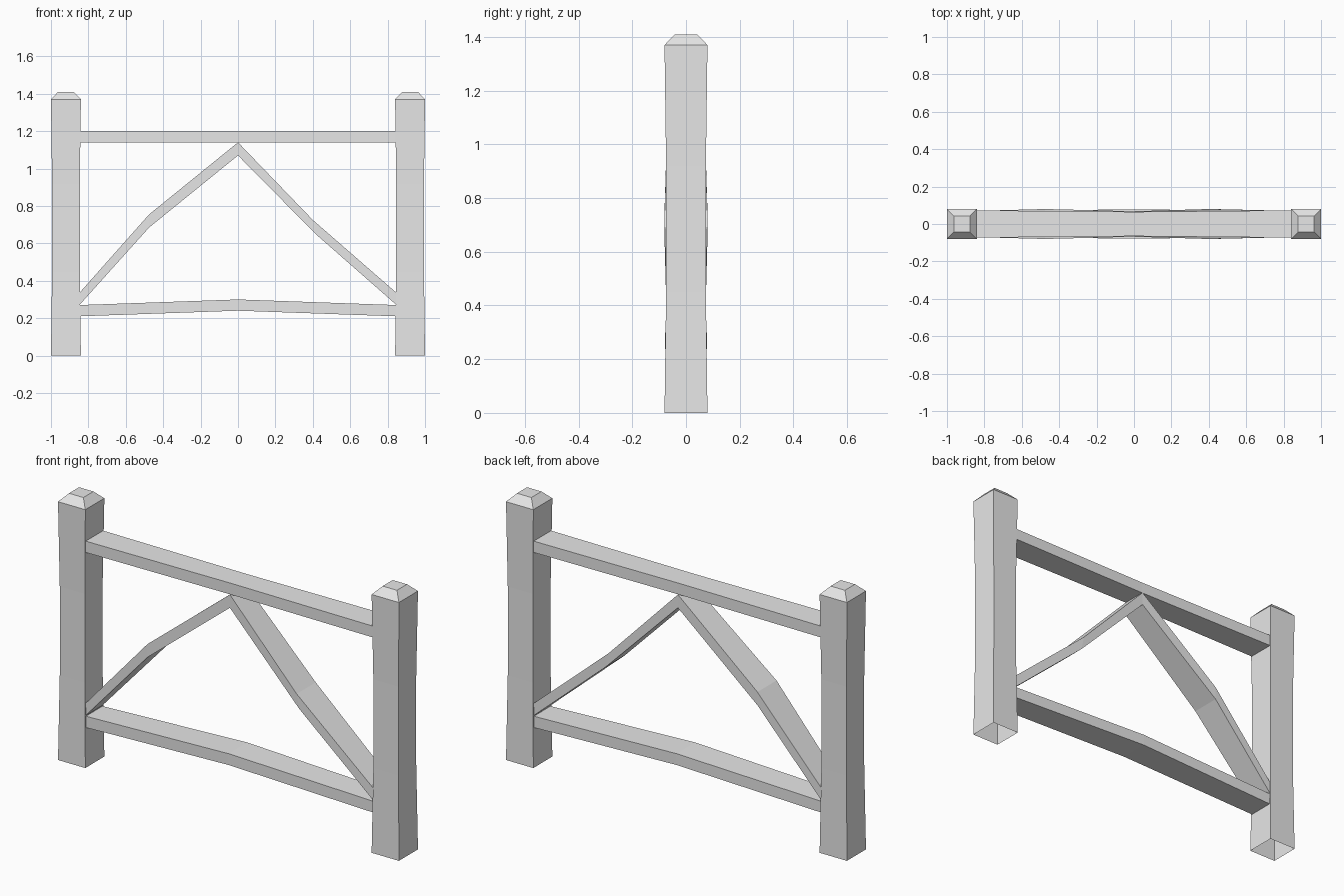
import bpy

# Remove the default cube
cube = bpy.data.objects.get("Cube")
if cube:
    bpy.data.objects.remove(cube, do_unlink=True)

# Single plain material
grey = bpy.data.materials.new("light_grey")
grey.use_nodes = True
colour = (0.8, 0.8, 0.8, 1.0)
grey.diffuse_color = colour
grey.node_tree.nodes["Principled BSDF"].inputs["Base Color"].default_value = colour


def loft(name, rings, cap_start=False, cap_end=False):
    """Join successive four-cornered rings into a flat-shaded beam."""
    verts = [v for ring in rings for v in ring]
    faces = []
    for r in range(len(rings) - 1):
        a, b = r * 4, r * 4 + 4
        for i in range(4):
            j = (i + 1) % 4
            faces.append((a + i, a + j, b + j, b + i))
    if cap_start:
        faces.append((3, 2, 1, 0))
    if cap_end:
        n = len(verts) - 4
        faces.append((n, n + 1, n + 2, n + 3))
    mesh = bpy.data.meshes.new(name)
    mesh.from_pydata(verts, [], faces)
    mesh.materials.append(grey)
    obj = bpy.data.objects.new(name, mesh)
    bpy.context.collection.objects.link(obj)
    return obj


def post(name, x):
    """Square post with a slim waist, chamfered top and open bottom."""
    profile = [(0, 0.08), (0.45, 0.074), (0.92, 0.074), (1.37, 0.08), (1.41, 0.042)]
    rings = [[(x - h, -h, z), (x + h, -h, z), (x + h, h, z), (x - h, h, z)]
             for z, h in profile]
    return loft(name, rings, cap_end=True)


def beam(name, stations):
    """Plank through stations of (low x, low z, high x, high z, half depth)."""
    rings = [[(xl, -d, zl), (xl, d, zl), (xh, d, zh), (xh, -d, zh)]
             for xl, zl, xh, zh, d in stations]
    return loft(name, rings, cap_start=True, cap_end=True)


# Posts
post("left_post", 0.92)
post("right_post", -0.92)

# Rails: straight upper one, gently arched lower one
E = 0.848
beam("top_rail", [(-E, 1.14, -E, 1.20, 0.073),
                  (0, 1.14, 0, 1.20, 0.065),
                  (E, 1.14, E, 1.20, 0.073)])
beam("bottom_rail", [(-E, 0.21, -E, 0.27, 0.07),
                     (0, 0.24, 0, 0.30, 0.078),
                     (E, 0.21, E, 0.27, 0.07)])

# Bent diagonal braces meeting under the top rail
beam("diagonal_brace", [(-E, 0.27, -E, 0.335, 0.07),
                        (-0.475, 0.685, -0.475, 0.755, 0.08),
                        (0, 1.07, 0, 1.14, 0.068),
                        (0.415, 0.65, 0.40, 0.725, 0.08),
                        (E, 0.27, E, 0.335, 0.07)])
